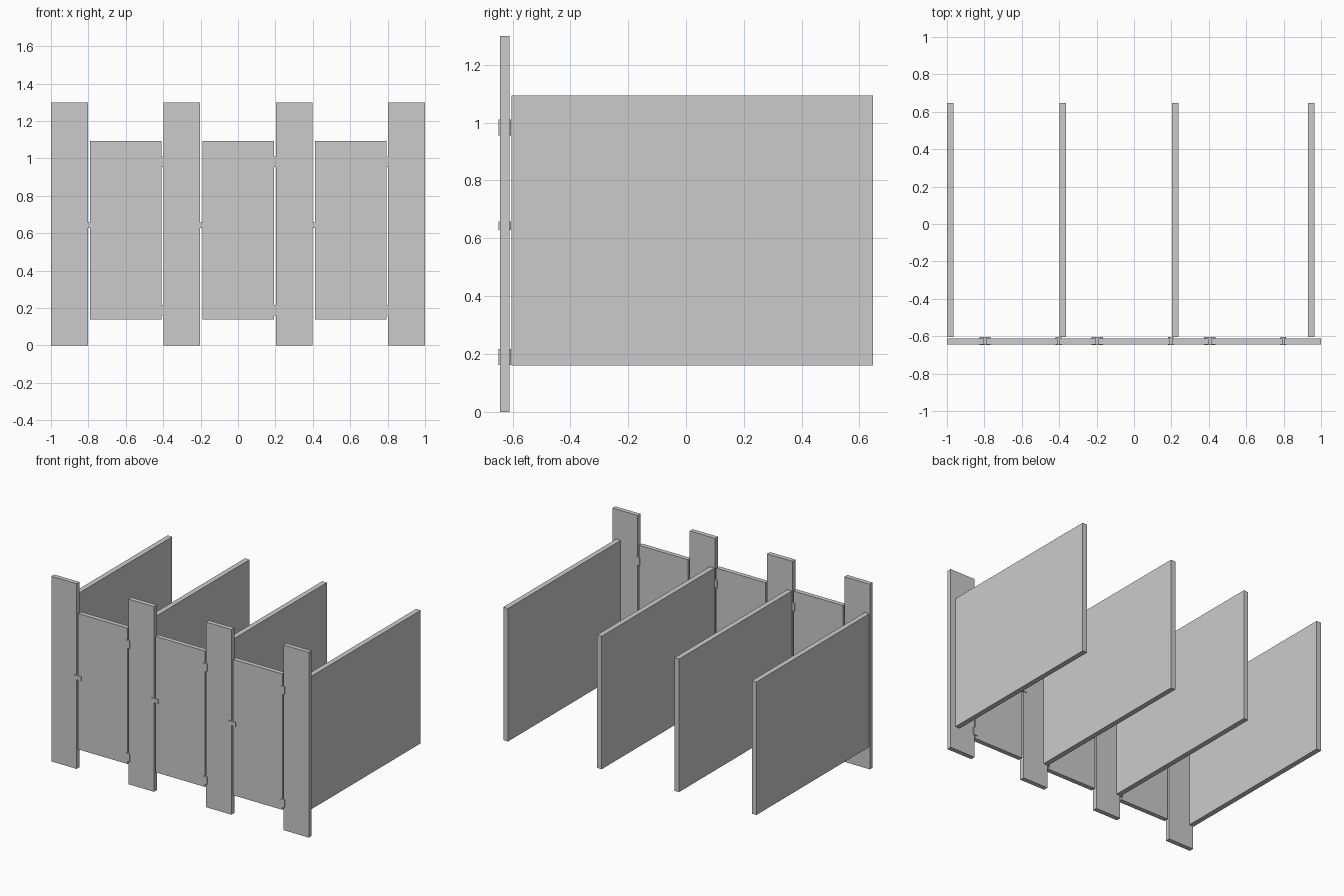
import bpy, bmesh

if "Cube" in bpy.data.objects:
    bpy.data.objects.remove(bpy.data.objects["Cube"])

PITCH = 0.601
Y0, Y1 = -0.643, -0.611      # front and back of the facade boards


def box(name, x, y, z):
    """Box from (min, max) ranges on each axis."""
    bm = bmesh.new()
    bmesh.ops.create_cube(bm, size=1)
    for v in bm.verts:
        v.co = [r[0] + (c + 0.5) * (r[1] - r[0]) for c, r in zip(v.co, (x, y, z))]
    return finish(name, bm)


def bracket(name, xc, half, web, z0, z1):
    """I-shaped bracket clasping two boards, with its web in the gap."""
    a, b, c, d = Y0 - 0.005, Y0, Y1, Y1 + 0.006
    profile = [(-half, a), (half, a), (half, b), (web, b), (web, c), (half, c),
               (half, d), (-half, d), (-half, c), (-web, c), (-web, b), (-half, b)]
    bm = bmesh.new()
    face = bm.faces.new([bm.verts.new((xc + x, y, z0)) for x, y in profile])
    ext = bmesh.ops.extrude_face_region(bm, geom=[face])
    for v in ext["geom"]:
        if isinstance(v, bmesh.types.BMVert):
            v.co.z = z1
    bmesh.ops.recalc_face_normals(bm, faces=bm.faces)
    return finish(name, bm)


def finish(name, bm):
    mesh = bpy.data.meshes.new(name)
    bm.to_mesh(mesh)
    bm.free()
    ob = bpy.data.objects.new(name, mesh)
    bpy.context.collection.objects.link(ob)
    return ob


# Front posts and the dividing walls behind them
for i in range(4):
    x = -1 + i * PITCH
    box(f"post_{i + 1}", (x, x + 0.197), (Y0, Y1), (0, 1.3))
    w = x if i < 3 else 0.93
    box(f"divider_{i + 1}", (w, w + 0.036), (-0.604, 0.647), (0.16, 1.094))

# Doors with two hinges on the right and a latch on the left
for i in range(3):
    x = -1 + i * PITCH
    box(f"door_{i + 1}", (x + 0.209, x + 0.592), (Y0, Y1), (0.14, 1.094))
    bracket(f"latch_{i + 1}", x + 0.203, 0.03, 0.006, 0.628, 0.658)
    bracket(f"lower_hinge_{i + 1}", x + 0.5965, 0.015, 0.0045, 0.161, 0.217)
    bracket(f"upper_hinge_{i + 1}", x + 0.5965, 0.015, 0.0045, 0.955, 1.011)
